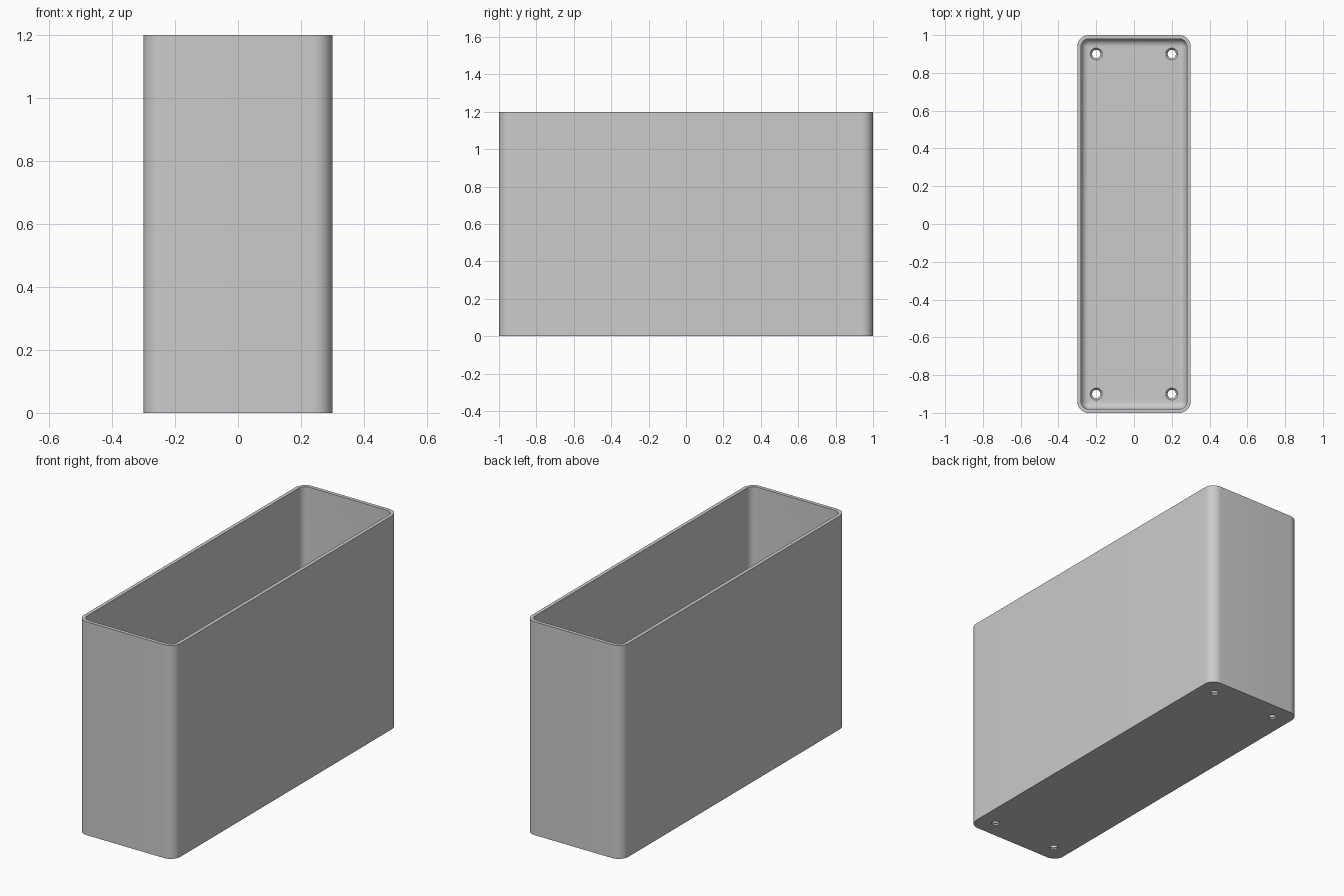
import bpy, bmesh
from math import sin, cos, pi

if "Cube" in bpy.data.objects:
    bpy.data.objects.remove(bpy.data.objects["Cube"])

HALF_X, HALF_Y, HEIGHT = 0.3, 1.0, 1.2
CORNER, WALL, FLOOR, FILLET = 0.06, 0.02, 0.02, 0.04
STEPS = 12

grey = bpy.data.materials.new("plain grey")
grey.use_nodes = True
colour = (0.6, 0.6, 0.6, 1)
grey.diffuse_color = colour
grey.node_tree.nodes["Principled BSDF"].inputs["Base Color"].default_value = colour


def ring(bm, inset, z):
    """Rounded rectangle of vertices, shrunk by inset."""
    r = max(CORNER - inset, 0.003)
    cx, cy = HALF_X - inset - r, HALF_Y - inset - r
    verts = []
    for q, (sx, sy) in enumerate([(1, 1), (-1, 1), (-1, -1), (1, -1)]):
        for i in range(STEPS + 1):
            a = (q + i / STEPS) * pi / 2
            verts.append(bm.verts.new((sx * cx + r * cos(a), sy * cy + r * sin(a), z)))
    return verts


def loft(name, rings_of):
    """Skin a closed solid through a stack of rings."""
    bm = bmesh.new()
    rings = rings_of(bm)
    for a, b in zip(rings, rings[1:]):
        for i in range(len(a)):
            j = (i + 1) % len(a)
            bm.faces.new((a[i], a[j], b[j], b[i]))
    bm.faces.new(rings[0][::-1])
    bm.faces.new(rings[-1])
    bmesh.ops.recalc_face_normals(bm, faces=bm.faces)
    mesh = bpy.data.meshes.new(name)
    bm.to_mesh(mesh)
    bm.free()
    mesh.materials.append(grey)
    obj = bpy.data.objects.new(name, mesh)
    bpy.context.collection.objects.link(obj)
    return obj


# Open box: outer wall, rim, inner wall, rounded foot of the wall, floor
def box_rings(bm):
    profile = [(0, 0), (0, HEIGHT), (WALL, HEIGHT)]
    for i in range(9):
        a = i / 8 * pi / 2
        profile.append((WALL + FILLET * (1 - cos(a)), FLOOR + FILLET * (1 - sin(a))))
    return [ring(bm, inset, z) for inset, z in profile]


box = loft("open_box", box_rings)


# Countersunk screw holes in the floor
def hole_rings(bm):
    stack = [(0.022, -0.02), (0.022, 0.008), (0.032, FLOOR), (0.032, FLOOR + 0.02)]
    return [[bm.verts.new((r * cos(k * pi / 16), r * sin(k * pi / 16), z))
             for k in range(32)] for r, z in stack]


cutters = []
for x in (-0.2, 0.2):
    for y in (-0.9, 0.9):
        cutter = loft("screw_hole_cutter", hole_rings)
        cutter.location = (x, y, 0)
        cutter.hide_render = True
        cutters.append(cutter)
        cut = box.modifiers.new("screw_hole", 'BOOLEAN')
        cut.operation = 'DIFFERENCE'
        cut.solver = 'EXACT'
        cut.object = cutter

# Apply the cuts, then remove the cutters
bpy.context.view_layer.objects.active = box
box.select_set(True)
for name in [m.name for m in box.modifiers]:
    bpy.ops.object.modifier_apply(modifier=name)
for cutter in cutters:
    bpy.data.objects.remove(cutter)

bpy.ops.object.select_all(action='DESELECT')
box.select_set(True)
bpy.ops.object.shade_smooth_by_angle(angle=pi / 6)
